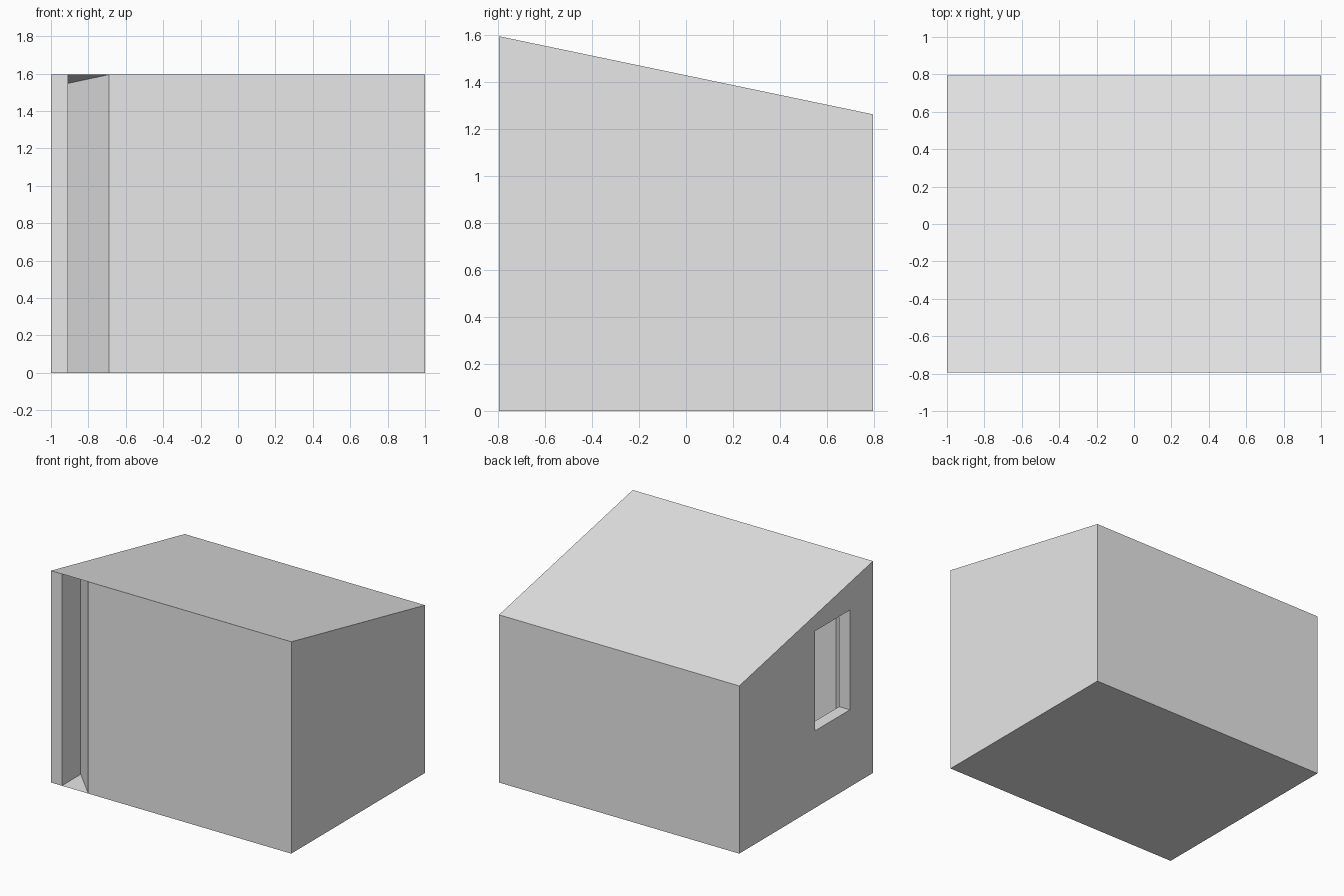
import bpy
import bmesh

cube = bpy.data.objects.get("Cube")
if cube:
    bpy.data.objects.remove(cube, do_unlink=True)

# Overall sizes
HALF_X, HALF_Y = 1.0, 0.795
FRONT_TOP, BACK_TOP = 1.594, 1.262
INNER_X = -0.91                      # inner side of the thick left wall
DOOR_X, DOOR_Y = -0.69, -0.57        # ends of the slanted entrance wall

grey = bpy.data.materials.new("light_grey")
grey.use_nodes = True
grey.diffuse_color = (0.8, 0.8, 0.8, 1)
grey.node_tree.nodes["Principled BSDF"].inputs["Base Color"].default_value = grey.diffuse_color


def roof_z(y):
    t = (y + HALF_Y) / (2 * HALF_Y)
    return FRONT_TOP + t * (BACK_TOP - FRONT_TOP)


def make_part(name, polygons):
    bm = bmesh.new()
    for polygon in polygons:
        bm.faces.new([bm.verts.new(p) for p in polygon])
    bmesh.ops.remove_doubles(bm, verts=bm.verts, dist=0.0001)
    mesh = bpy.data.meshes.new(name)
    bm.to_mesh(mesh)
    bm.free()
    mesh.materials.append(grey)
    obj = bpy.data.objects.new(name, mesh)
    bpy.context.collection.objects.link(obj)
    return obj


def upright(a, b):
    """Thin wall from the floor to the roof between two plan points."""
    return [(*a, 0), (*b, 0), (*b, roof_z(b[1])), (*a, roof_z(a[1]))]


# Floor and sloping roof
plan = [(-HALF_X, -HALF_Y), (HALF_X, -HALF_Y), (HALF_X, HALF_Y), (-HALF_X, HALF_Y)]
make_part("floor", [[(x, y, 0) for x, y in reversed(plan)]])
make_part("roof", [[(x, y, roof_z(y)) for x, y in plan]])

# Thin walls
make_part("entrance_wall", [upright((INNER_X, DOOR_Y), (DOOR_X, -HALF_Y))])
make_part("front_wall", [upright((DOOR_X, -HALF_Y), (HALF_X, -HALF_Y))])
make_part("right_wall", [upright((HALF_X, -HALF_Y), (HALF_X, HALF_Y))])
make_part("back_wall", [upright((HALF_X, HALF_Y), (INNER_X, HALF_Y))])

# Thick left wall with a window through it
rim = [(-HALF_Y, 0), (HALF_Y, 0), (HALF_Y, BACK_TOP), (-HALF_Y, FRONT_TOP)]
hole = [(-0.52, 0.58), (-0.105, 0.58), (-0.105, 1.33), (-0.52, 1.33)]
faces = []
for i in range(4):
    j = (i + 1) % 4
    o1, o2, h1, h2 = rim[i], rim[j], hole[i], hole[j]
    faces.append([(-HALF_X, *p) for p in (o2, o1, h1, h2)])
    faces.append([(INNER_X, *p) for p in (o1, o2, h2, h1)])
    faces.append([(INNER_X, *h1), (INNER_X, *h2), (-HALF_X, *h2), (-HALF_X, *h1)])
    if i % 2:  # front and back ends; floor and roof close the others
        faces.append([(-HALF_X, *o1), (-HALF_X, *o2), (INNER_X, *o2), (INNER_X, *o1)])
make_part("left_wall", faces)
